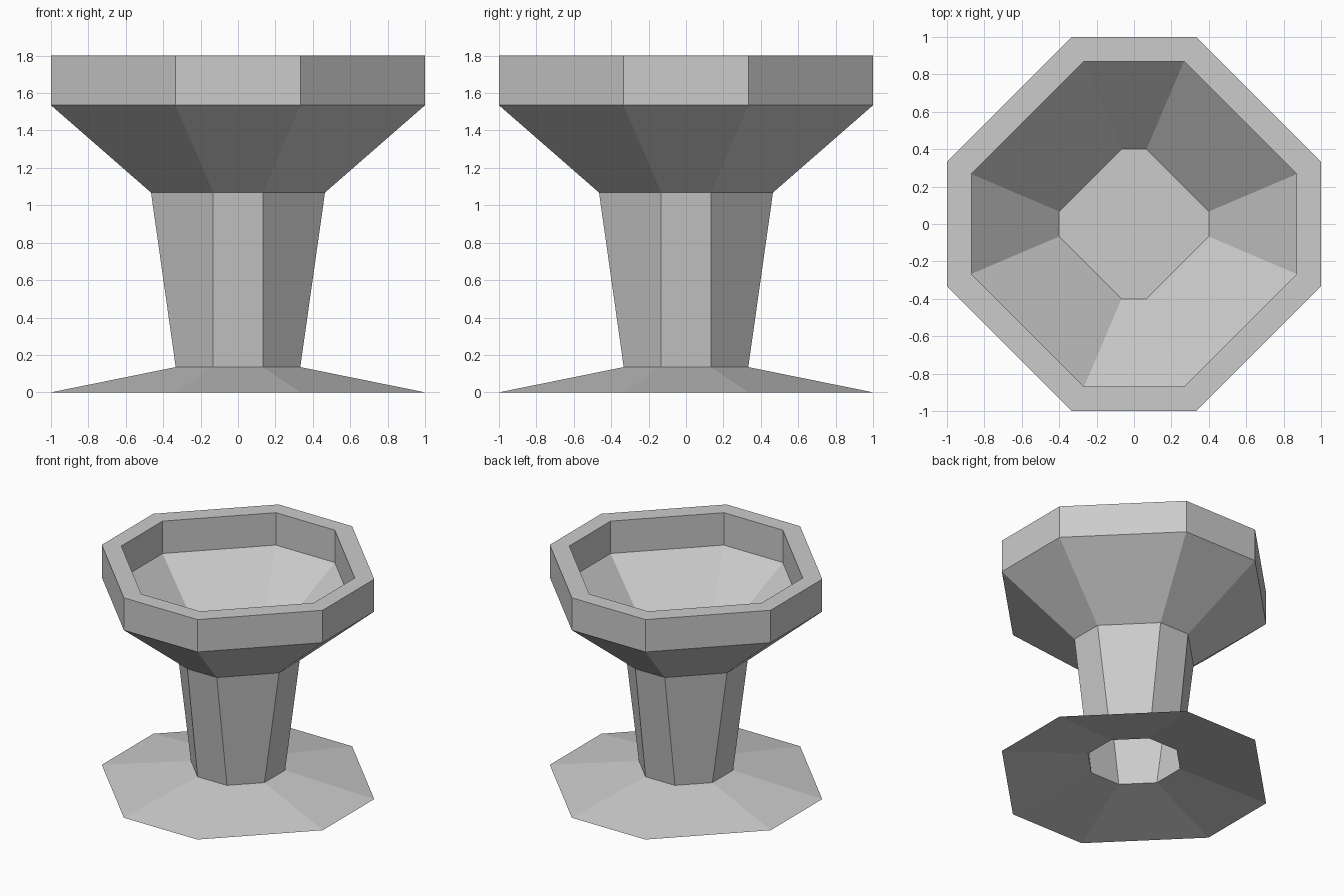
import bpy
import bmesh

cube = bpy.data.objects.get("Cube")
if cube:
    bpy.data.objects.remove(cube, do_unlink=True)

stone = bpy.data.materials.new("grey stone")
stone.use_nodes = True
GREY = (0.6, 0.6, 0.6, 1)
stone.diffuse_color = GREY
stone.node_tree.nodes["Principled BSDF"].inputs["Base Color"].default_value = GREY


def octagon(bm, half_width, half_flat, z):
    """Ring of eight vertices, with straight sides of 2 * half_flat."""
    w, f = half_width, half_flat
    corners = [(w, -f), (w, f), (f, w), (-f, w), (-w, f), (-w, -f), (-f, -w), (f, -w)]
    return [bm.verts.new((x, y, z)) for x, y in corners]


def octagonal_part(name, profile, cap_end=False):
    """Skin a stack of octagons, given from the lower outside upwards."""
    bm = bmesh.new()
    rings = [octagon(bm, *p) for p in profile]
    for low, high in zip(rings, rings[1:]):
        for i in range(8):
            j = (i + 1) % 8
            bm.faces.new((low[i], low[j], high[j], high[i]))
    if cap_end:
        bm.faces.new(rings[-1])
    mesh = bpy.data.meshes.new(name)
    bm.to_mesh(mesh)
    bm.free()
    mesh.materials.append(stone)
    obj = bpy.data.objects.new(name, mesh)
    bpy.context.collection.objects.link(obj)
    return obj


# Rings shared between neighbouring parts: half width, half flat, height
stem_bottom = (0.333, 0.133, 0.135)
stem_top = (0.465, 0.133, 1.068)

# Flared foot, open underneath
octagonal_part("base", [(1, 0.333, 0), stem_bottom])

# Hollow stem, widening upwards
octagonal_part("stem", [stem_bottom, stem_top])

# Bowl: outer flare, upright rim, inner wall, sloping inside and flat floor
octagonal_part("bowl", [
    stem_top,
    (1, 0.333, 1.535),
    (1, 0.333, 1.8),
    (0.87, 0.267, 1.8),
    (0.87, 0.267, 1.535),
    (0.4, 0.067, 1.068),
], cap_end=True)
